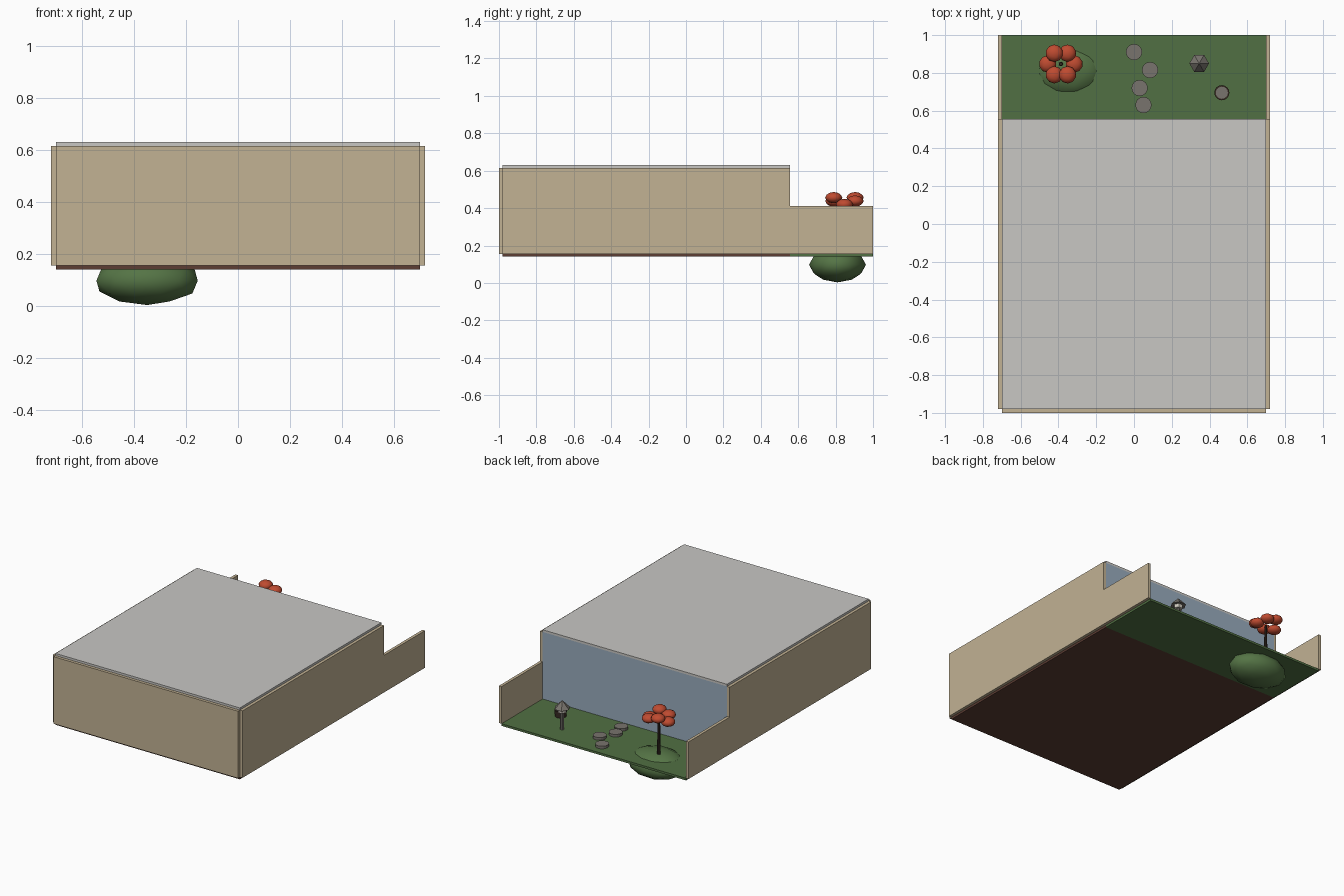
import bpy, bmesh
from math import pi, sin, cos
from mathutils import Matrix, Vector

cube = bpy.data.objects.get("Cube")
if cube:
    bpy.data.objects.remove(cube, do_unlink=True)


def material(name, r, g, b):
    m = bpy.data.materials.new(name)
    m.use_nodes = True
    m.diffuse_color = (r, g, b, 1)
    m.node_tree.nodes["Principled BSDF"].inputs["Base Color"].default_value = (r, g, b, 1)
    return m


TAN = material("plaster tan", .54, .445, .295)
ROOF = material("roof grey", .58, .57, .55)
WOOD = material("floor brown", .107, .047, .033)
GLASS = material("window blue", .32, .41, .51)
GRASS = material("grass green", .083, .162, .056)
MOSS = material("moss green", .09, .175, .06)
STONE = material("stone grey", .19, .175, .155)
BARK = material("bark dark", .04, .025, .018)
LEAF = material("maple red", .52, .07, .03)
LAMP = material("lamp paper", .6, .57, .5)


def finish(name, bm, mat, smooth=False):
    bmesh.ops.recalc_face_normals(bm, faces=bm.faces[:])
    mesh = bpy.data.meshes.new(name)
    bm.to_mesh(mesh)
    bm.free()
    mesh.materials.append(mat)
    for p in mesh.polygons:
        p.use_smooth = smooth
    obj = bpy.data.objects.new(name, mesh)
    bpy.context.collection.objects.link(obj)
    return obj


def box(name, low, high, mat):
    low, high = Vector(low), Vector(high)
    bm = bmesh.new()
    bmesh.ops.create_cube(bm, size=1, matrix=Matrix.LocRotScale((low + high) / 2, None, high - low))
    return finish(name, bm, mat)


def cone(name, x, y, z, height, r1, r2, sides, mat, turn=0):
    bm = bmesh.new()
    place = Matrix.Translation((x, y, z + height / 2)) @ Matrix.Rotation(turn, 4, "Z")
    bmesh.ops.create_cone(bm, cap_ends=True, segments=sides, radius1=r1, radius2=r2,
                          depth=height, matrix=place)
    return finish(name, bm, mat)


def blob(name, centre, radii, detail, mat):
    bm = bmesh.new()
    bmesh.ops.create_icosphere(bm, subdivisions=detail, radius=1,
                               matrix=Matrix.LocRotScale(Vector(centre), None, Vector(radii)))
    return finish(name, bm, mat, True)


# House shell
W, FRONT, BACK, BASE, GROUND, TOP = .70, -.98, .555, .14, .155, .615
box("floor", (-W, FRONT, BASE), (W, BACK, GROUND), WOOD)
box("garden_lawn", (-W, BACK, BASE), (W, 1, GROUND), GRASS)
box("roof", (-W, FRONT, TOP), (W, BACK, TOP + .015), ROOF)
box("front_wall", (-W, -1, GROUND), (W, FRONT, TOP), TAN)
box("back_window", (-W, BACK - .01, GROUND), (W, BACK, TOP), GLASS)

# Stepped side walls, high beside the room and low beside the garden
profile = [(FRONT, GROUND), (1, GROUND), (1, .41), (BACK, .41), (BACK, TOP), (FRONT, TOP)]
for side, sign in (("left", 1), ("right", -1)):
    bm = bmesh.new()
    face = bm.faces.new([bm.verts.new((sign * W, y, z)) for y, z in profile])
    out = bmesh.ops.extrude_face_region(bm, geom=[face])
    moved = [v for v in out["geom"] if isinstance(v, bmesh.types.BMVert)]
    bmesh.ops.translate(bm, verts=moved, vec=(sign * .02, 0, 0))
    finish(side + "_wall", bm, TAN)

# Mossy mound sunk through the lawn
blob("moss_mound", (-.35, .81, .097), (.205, .152, .094), 2, MOSS)

# Small tree with a ring of red foliage
tx, ty = -.387, .847
cone("tree_trunk", tx, ty, GROUND, .27, .012, .008, 8, BARK)
for i in range(6):
    a = i * pi / 3
    blob("foliage_%d" % (i + 1), (tx + .07 * cos(a), ty + .066 * sin(a), .42 + .018 * (i % 3)),
         (.046, .046, .03), 2, LEAF)

# Stepping stones
for i, (x, y) in enumerate([(0, .91), (.085, .815), (.03, .72), (.05, .63)]):
    cone("stepping_stone_%d" % (i + 1), x, y, GROUND, .018, .043, .043, 16, STONE)

# Stone lantern
lx, ly = .345, .85
cone("lantern_post", lx, ly, GROUND, .12, .013, .013, 8, STONE)
cone("lantern_light", lx, ly, .275, .03, .03, .03, 6, LAMP, pi / 6)
cone("lantern_roof", lx, ly, .30, .05, .052, .004, 6, STONE, pi / 6)

# Water basin
bx, by = .465, .695
cone("basin", bx, by, GROUND, .045, .036, .04, 16, BARK)
cone("basin_top", bx, by, .20, .005, .032, .032, 16, STONE)
